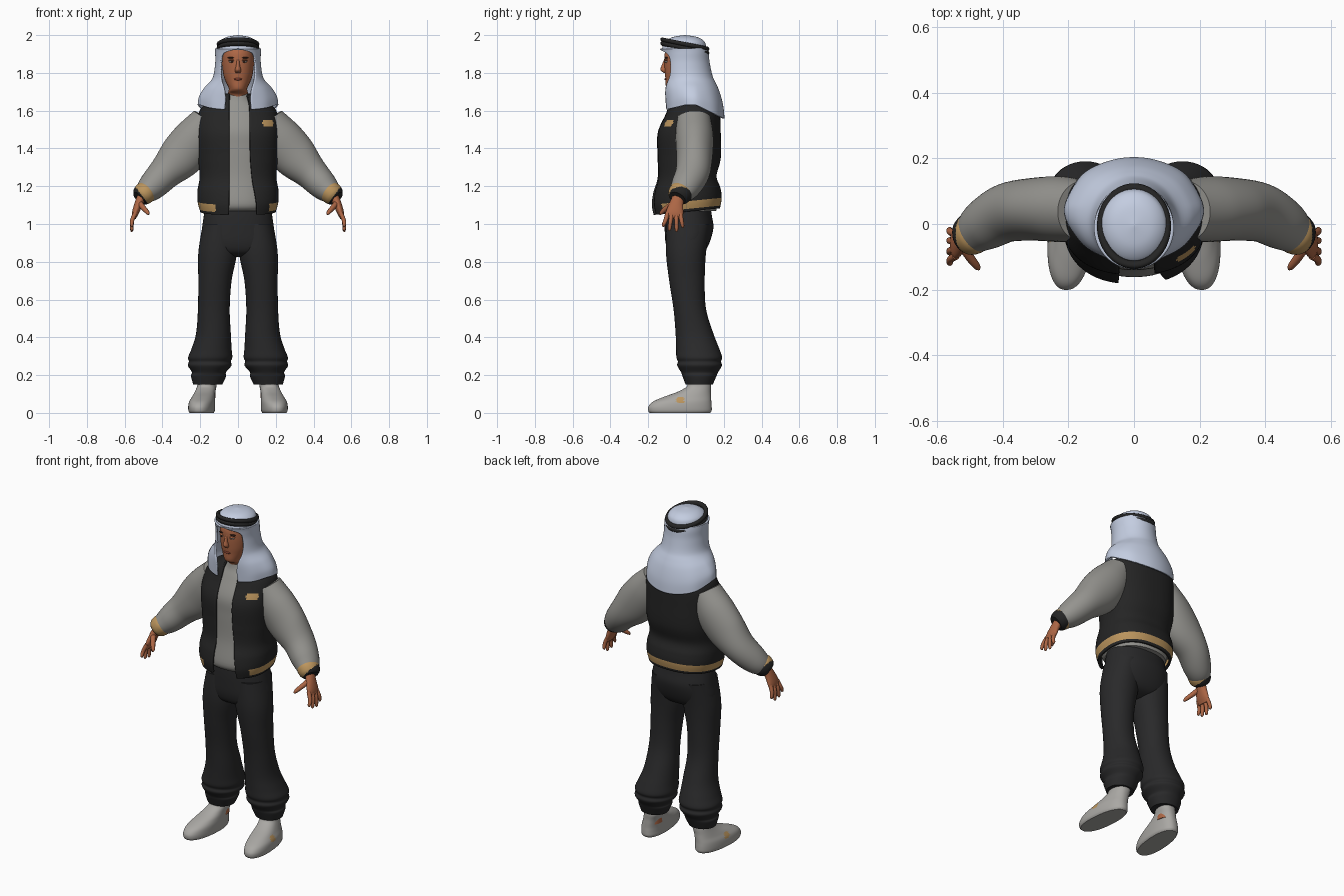
import bpy, bmesh, math
from mathutils import Vector

default_cube = bpy.data.objects.get("Cube")
if default_cube:
    bpy.data.objects.remove(default_cube, do_unlink=True)


def material(name, red, green, blue):
    mat = bpy.data.materials.new(name)
    mat.use_nodes = True
    mat.diffuse_color = (red, green, blue, 1)
    shader = mat.node_tree.nodes["Principled BSDF"]
    shader.inputs["Base Color"].default_value = (red, green, blue, 1)
    shader.inputs["Roughness"].default_value = 0.8
    return mat


black = material("jacket black", .018, .018, .018)
charcoal = material("trouser charcoal", .022, .022, .023)
grey = material("sleeve grey", .3, .295, .275)
white = material("headcloth pale blue", .55, .61, .75)
skin = material("skin", .42, .135, .06)
gold = material("gold trim", .5, .3, .11)
shoe_grey = material("shoe grey", .4, .39, .37)
eye_white = material("eye white", .5, .47, .43)
dark = material("brow and iris brown", .035, .015, .01)
lip = material("lip red brown", .3, .07, .04)


def smooth_rows(rows, steps):
    """Catmull-Rom interpolation of the ring parameters."""
    result = []
    last = len(rows) - 1
    for i in range(last):
        a, b, c, d = (rows[min(max(k, 0), last)] for k in range(i - 1, i + 3))
        for s in range(steps):
            t = s / steps
            result.append([q + t * (r - p) / 2
                           + t * t * (2 * p - 5 * q + 4 * r - s_) / 2
                           + t ** 3 * (3 * q - p - 3 * r + s_) / 2
                           for p, q, r, s_ in zip(a, b, c, d)])
    return result + [list(rows[-1])]


def power(value, exponent):
    return math.copysign(abs(value) ** exponent, value)


def loft(name, rows, mats, segs=48, steps=6, square=1.0, follow=False,
         warp=None, rule=None, mirror=False, thick=0):
    """Skin elliptical rings (x, y, z, rx, ry, left gap, right gap).
    Rings lie flat, or turn with the path if follow is set."""
    rings = smooth_rows(rows, steps)
    is_open = len(rows[0]) > 5
    centres = [Vector(r[:3]) for r in rings]
    bm = bmesh.new()
    grid = []
    for i, row in enumerate(rings):
        rx, ry = max(row[3], .001), max(row[4], .001)
        side, depth = Vector((1, 0, 0)), Vector((0, 1, 0))
        if follow:
            tangent = (centres[min(i + 1, len(rings) - 1)] - centres[max(i - 1, 0)]).normalized()
            depth = (depth - tangent * tangent.y).normalized()
            side = depth.cross(tangent)
        start, end = 0, math.tau
        if is_open:
            gaps = [math.asin(min(max(g, 0) / rx, 1) ** (1 / square)) for g in row[5:7]]
            start, end = gaps[0], math.tau - gaps[1]
        ring = []
        for k in range(segs + is_open):
            t = start + (end - start) * k / segs
            co = (centres[i] + side * rx * power(math.sin(t), square)
                  - depth * ry * power(math.cos(t), square))
            ring.append(bm.verts.new(warp(co) if warp else co))
        grid.append(ring)
    for low, high in zip(grid, grid[1:]):
        for k in range(segs):
            n = (k + 1) % len(low)
            bm.faces.new((low[k], low[n], high[n], high[k]))
    if not is_open:
        bm.faces.new(grid[0])
        bm.faces.new(grid[-1])
    bmesh.ops.recalc_face_normals(bm, faces=bm.faces)
    if rule:
        for face in bm.faces:
            face.material_index = int(rule(face.calc_center_median()))
    return finish(name, bm, mats, mirror, thick)


def finish(name, bm, mats, mirror=False, thick=0):
    mesh = bpy.data.meshes.new(name)
    bm.to_mesh(mesh)
    bm.free()
    for mat in mats:
        mesh.materials.append(mat)
    obj = bpy.data.objects.new(name, mesh)
    bpy.context.collection.objects.link(obj)
    if thick:
        solid = obj.modifiers.new("thickness", "SOLIDIFY")
        solid.thickness, solid.offset = thick, -1
    if mirror:
        obj.modifiers.new("mirror", "MIRROR").use_mirror_merge = False
    bpy.ops.object.select_all(action="DESELECT")
    bpy.context.view_layer.objects.active = obj
    obj.select_set(True)
    bpy.ops.object.shade_smooth_by_angle(angle=math.radians(45))
    return obj


def ellipsoid(name, centre, size, mat, mirror=False):
    bm = bmesh.new()
    bmesh.ops.create_uvsphere(bm, u_segments=20, v_segments=12, radius=1)
    for v in bm.verts:
        v.co = Vector(c + s * p for c, s, p in zip(centre, size, v.co))
    return finish(name, bm, [mat], mirror)


def in_oval(u, v, width, height):
    return (u / width) ** 2 + (v / height) ** 2 < 1


# Head, neck and facial features
loft("head", [(0, .01, 1.6, .055, .06), (0, 0, 1.68, .055, .06), (0, -.03, 1.705, .05, .065),
              (0, -.038, 1.722, .05, .068), (0, -.025, 1.76, .068, .083), (0, -.02, 1.8, .079, .092),
              (0, -.015, 1.86, .085, .1), (0, -.01, 1.91, .083, .1), (0, 0, 1.95, .07, .08)], [skin])
loft("nose", [(0, -.106, 1.875, .007, .008), (0, -.113, 1.84, .01, .016), (0, -.114, 1.815, .016, .021),
              (0, -.107, 1.8, .013, .01)], [skin], segs=20)
ellipsoid("eyes", (.033, -.102, 1.86), (.014, .012, .007), eye_white, True)
ellipsoid("irises", (.032, -.109, 1.86), (.006, .007, .006), dark, True)
ellipsoid("upper_lids", (.033, -.102, 1.867), (.017, .014, .004), skin, True)
ellipsoid("eyebrows", (.035, -.104, 1.88), (.02, .01, .004), dark, True)
ellipsoid("lips", (0, -.103, 1.767), (.023, .011, .007), lip)


# Headcloth with a crown, a drape that opens round the face, and a doubled cord
def drape_warp(v):
    w = min(max((1.75 - v.z) / .12, 0), 1)
    fold = 1 + .02 * w * math.cos(9 * math.atan2(v.x, v.y))
    drop = w * (max(v.y - .05, 0) * .5 + max(-v.y, 0) * .25)
    return Vector((v.x * fold, v.y, v.z - drop))


loft("headcloth_crown", [(0, -.012, 1.92, .112, .116), (0, -.008, 1.945, .104, .114),
                         (0, -.006, 1.97, .093, .1), (0, -.005, 1.99, .06, .064),
                         (0, -.005, 2, .003, .003)], [white])
loft("headcloth_drape", [(0, -.012, 1.93, .112, .116, 0, 0), (0, -.006, 1.905, .111, .116, .07, .07),
                         (0, 0, 1.85, .111, .116, .084, .084), (0, .01, 1.77, .125, .125, .084, .084),
                         (0, .028, 1.715, .17, .14, .068, .068), (0, .04, 1.67, .195, .147, .065, .065),
                         (0, .045, 1.63, .2, .149, .07, .07)],
     [white], segs=96, warp=drape_warp, thick=.01)
for name, height in (("lower", 1.931), ("upper", 1.952)):
    bm = bmesh.new()
    around, across = 64, 10
    loops = []
    for i in range(around):
        a = math.tau * i / around
        loops.append([])
        for j in range(across):
            b = math.tau * j / across
            reach = .012 * math.cos(b)
            x, y = (.101 + reach) * math.sin(a), (.118 + reach) * math.cos(a)
            loops[-1].append(bm.verts.new((x, y - .006, height + .012 * math.sin(b) - .2 * y)))
    for i in range(around):
        for j in range(across):
            n, m = (i + 1) % around, (j + 1) % across
            bm.faces.new((loops[i][j], loops[n][j], loops[n][m], loops[i][m]))
    bmesh.ops.recalc_face_normals(bm, faces=bm.faces)
    finish(name + "_head_cord", bm, [black])

# Shirt
loft("shirt", [(0, .01, 1.07, .17, .15), (0, 0, 1.11, .185, .162), (0, 0, 1.25, .175, .143),
               (0, .01, 1.4, .185, .15), (0, .01, 1.5, .19, .145), (0, .03, 1.6, .16, .12),
               (0, .025, 1.65, .09, .09), (0, .01, 1.69, .06, .066)], [grey], square=.9)


# Open jacket with gold hem and chest patch
def jacket_warp(v):
    return Vector((v.x, v.y, v.z + .1 * v.y * min(max((1.3 - v.z) / .15, 0), 1)))


def jacket_gold(c):
    level = c.z - .1 * c.y
    hem = 1.077 < level < 1.122 and (c.y > 0 or c.x > .165 or c.x < -.12)
    return hem or (c.y < 0 and in_oval(c.x - .16, c.z - 1.535, .03, .02))


loft("jacket", [(0, .015, 1.69, .068, .075, .05, .045), (0, .03, 1.665, .115, .105, .055, .047),
                (0, .037, 1.63, .178, .128, .06, .047), (0, .035, 1.58, .21, .145, .062, .047),
                (0, .016, 1.48, .22, .168, .063, .046), (0, .016, 1.35, .212, .168, .066, .046),
                (0, .005, 1.25, .203, .157, .075, .046), (0, .003, 1.18, .214, .178, .09, .047),
                (0, .003, 1.12, .214, .186, .1, .048), (0, .003, 1.065, .2, .177, .1, .05)],
     [black, gold], segs=160, steps=9, square=.85, warp=jacket_warp, rule=jacket_gold, thick=.014)

# Sleeves and cuffs
loft("sleeves", [(.16, .04, 1.555, .085, .09), (.22, .045, 1.46, .115, .1), (.3, .045, 1.36, .118, .096),
                 (.385, .035, 1.272, .09, .09), (.452, 0, 1.202, .076, .08),
                 (.492, -.028, 1.165, .058, .064), (.505, -.036, 1.155, .04, .05)],
     [grey], follow=True, mirror=True)
loft("cuffs", [(.48, -.02, 1.178, .056, .062), (.495, -.03, 1.163, .06, .065),
               (.512, -.041, 1.146, .054, .058), (.522, -.047, 1.136, .042, .045)],
     [gold, black], follow=True, mirror=True, rule=lambda c: .8 * c.x - .6 * c.z > -.283)

# Hands
loft("palms", [(.508, -.038, 1.15, .024, .03), (.525, -.05, 1.11, .022, .036),
               (.543, -.06, 1.06, .018, .046), (.551, -.062, 1.03, .01, .04)],
     [skin], segs=24, follow=True, mirror=True)
for name, y, spread, tip in (("index", -.097, -.022, .985), ("middle", -.075, -.012, .965),
                             ("ring", -.052, .002, .96), ("little", -.03, .012, .98)):
    loft(name + "_fingers", [(.543, y, 1.06, .012, .012), (.56, y + spread / 2, 1.02, .011, .011),
                             (.562, y + spread, tip + .01, .009, .009),
                             (.559, y + spread, tip, .003, .003)],
         [skin], segs=14, follow=True, mirror=True)
loft("thumbs", [(.525, -.06, 1.115, .016, .016), (.503, -.098, 1.088, .014, .014),
                (.48, -.128, 1.062, .011, .011), (.473, -.138, 1.05, .004, .004)],
     [skin], segs=14, follow=True, mirror=True)

# Trousers: hips plus two baggy legs gathered at the ankle
loft("trouser_hips", [(0, .01, 1.13, .165, .115), (0, .012, 1.05, .18, .124), (0, .016, .98, .19, .129),
                      (0, .008, .9, .2, .116), (0, .002, .85, .17, .09), (0, 0, .825, .09, .04)],
     [charcoal], square=.9)
loft("trouser_legs", [(.1, .012, 1, .085, .115), (.108, 0, .85, .102, .106), (.122, .005, .7, .088, .094),
                      (.128, .02, .55, .084, .086), (.13, .045, .42, .092, .1), (.14, .062, .34, .106, .114),
                      (.147, .07, .295, .117, .121), (.149, .071, .272, .111, .114),
                      (.15, .072, .25, .115, .118), (.154, .072, .215, .09, .098),
                      (.156, .071, .195, .093, .09), (.16, .07, .15, .077, .072)],
     [charcoal], square=.95, mirror=True)

# Ankles and shoes
loft("ankles", [(.165, .068, .08, .045, .055), (.165, .068, .2, .045, .055)], [skin], mirror=True)
loft("shoes", [(.19, -.032, 0, .062, .16), (.19, -.032, .012, .068, .168), (.19, -.031, .035, .069, .167),
               (.188, -.02, .06, .067, .154), (.183, .008, .085, .06, .125), (.178, .042, .11, .054, .09),
               (.172, .066, .135, .051, .067), (.17, .07, .152, .05, .062)],
     [shoe_grey, gold], segs=96, square=.88, mirror=True,
     warp=lambda v: Vector((v.x - .08 * v.y, v.y, v.z)),
     rule=lambda c: c.x > .2 and in_oval(c.y + .03, c.z - .068, .022, .018))
